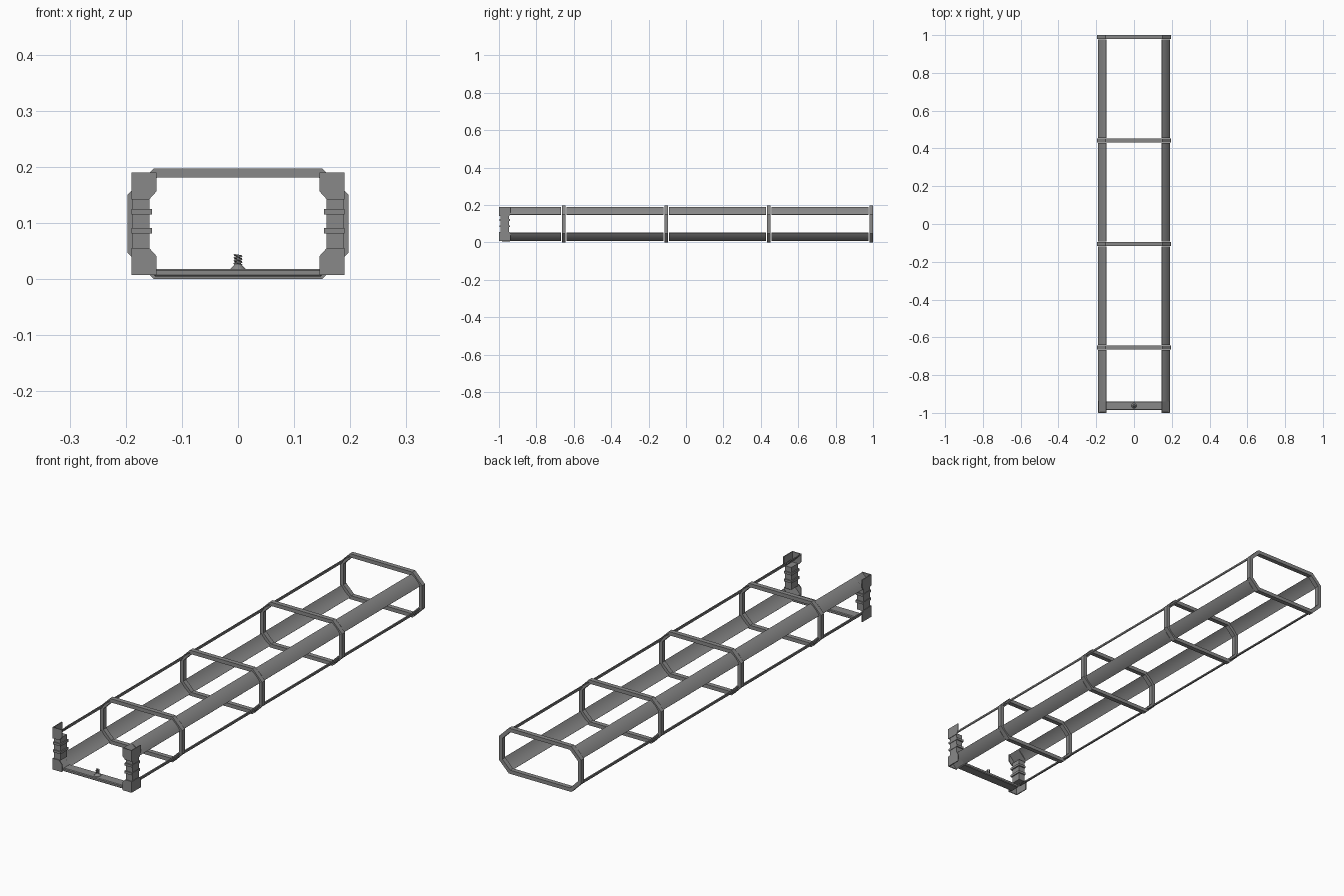
import bpy, bmesh, math
from mathutils import Vector

if "Cube" in bpy.data.objects:
    bpy.data.objects.remove(bpy.data.objects["Cube"])

ZC = 0.0985  # mid height of the frame
DARK = bpy.data.materials.new("dark_grey")
DARK.diffuse_color = (0.25, 0.25, 0.25, 1)
DARK.use_nodes = True
DARK.node_tree.nodes["Principled BSDF"].inputs["Base Color"].default_value = DARK.diffuse_color


def make(name, verts, faces, bevel=0, smooth=False):
    me = bpy.data.meshes.new(name)
    me.from_pydata(verts, [], faces)
    me.materials.append(DARK)
    bm = bmesh.new()
    bm.from_mesh(me)
    bmesh.ops.recalc_face_normals(bm, faces=bm.faces)
    bm.to_mesh(me)
    bm.free()
    ob = bpy.data.objects.new(name, me)
    bpy.context.collection.objects.link(ob)
    if bevel:
        m = ob.modifiers.new("bevel", 'BEVEL')
        m.width = bevel
        m.segments = 1
    if smooth:
        bpy.ops.object.select_all(action='DESELECT')
        ob.select_set(True)
        bpy.context.view_layer.objects.active = ob
        bpy.ops.object.shade_smooth_by_angle()
    return ob


def prism(name, pts, axis, a, b, **kw):
    """Extrude a 2D outline along 'x' (pts = y,z) or 'y' (pts = x,z)."""
    def put(p, t):
        return (t, p[0], p[1]) if axis == 'x' else (p[0], t, p[1])
    n = len(pts)
    verts = [put(p, a) for p in pts] + [put(p, b) for p in pts]
    faces = [tuple(range(n)), tuple(range(n, 2 * n))]
    faces += [(i, (i + 1) % n, n + (i + 1) % n, n + i) for i in range(n)]
    return make(name, verts, faces, **kw)


def box(name, x0, x1, y0, y1, z0, z1, **kw):
    return prism(name, [(x0, z0), (x1, z0), (x1, z1), (x0, z1)], 'y', y0, y1, **kw)


def octagon(inset):
    w, h = 0.197 - inset, 0.0985 - inset
    c = 0.047 - inset * (2 - math.sqrt(2))
    q = [(w, h - c), (w - c, h), (-w + c, h), (-w, h - c),
         (-w, -h + c), (-w + c, -h), (w - c, -h), (w, -h + c)]
    return [(x, z + ZC) for x, z in q]


# Octagonal ring frames
rings = [0.99, 0.442, -0.106, -0.654]
for k, y in enumerate(rings):
    o, i = octagon(0), octagon(0.016)
    loops = [(o, y - 0.01), (o, y + 0.01), (i, y + 0.01), (i, y - 0.01)]
    verts = [(x, yy, z) for lp, yy in loops for x, z in lp]
    faces = [(a * 8 + j, a * 8 + (j + 1) % 8, (a + 1) % 4 * 8 + (j + 1) % 8, (a + 1) % 4 * 8 + j)
             for a in range(4) for j in range(8)]
    make(f"ring_frame_{k + 1}", verts, faces)


def corner_strip(name, sx, sz, y0, y1, bow=0.004, t=0.004):
    """Thin, slightly bowed plate lying diagonally across a corner."""
    a, b = Vector((0.148, 0.0915)), Vector((0.190, 0.0495))
    n = Vector((1, 1)).normalized()
    outer, inner = [], []
    for k in range(7):
        u = k / 6
        p = a.lerp(b, u) + n * (bow * 4 * u * (1 - u))
        outer.append(p)
        inner.append(p - n * t)
    pts = [(sx * p.x, ZC + sz * p.y) for p in outer + inner[::-1]]
    prism(name, pts, 'y', y0, y1, smooth=True)


stops = [-0.94] + [v for y in sorted(rings) for v in (y - 0.014, y + 0.014)][:-1]
for sx, side in ((-1, "left"), (1, "right")):
    for sz, lvl in ((-1, "lower"), (1, "upper")):
        # Long corner strips, split at the rings
        for k in range(4):
            corner_strip(f"{lvl}_{side}_strip_{k + 1}", sx, sz, stops[2 * k], stops[2 * k + 1])
        # Corner bracket: diagonal plate, front plate, outer plate
        tag = f"{lvl}_{side}_bracket"
        corner_strip(tag + "_diagonal", sx, sz, -1.0, -0.937, bow=0.0)
        fp = [(0.19, 0.0915), (0.145, 0.0915), (0.145, 0.058), (0.158, 0.0435), (0.19, 0.0435)]
        prism(tag + "_front", [(sx * x, ZC + sz * z) for x, z in fp], 'y', -1.0, -0.996)
        sp = [(-1, 0.0915), (-0.937, 0.0915), (-0.937, 0.058), (-0.945, 0.0435), (-1, 0.0435)]
        prism(tag + "_side", [(y, ZC + sz * z) for y, z in sp], 'x', sx * 0.186, sx * 0.19)

    # Upright post with two raised bands
    box(f"{side}_post", sx * 0.158, sx * 0.188, -0.992, -0.947, 0.05, 0.147)
    for k, z in enumerate((0.081, 0.115)):
        box(f"{side}_post_band_{k + 1}", sx * 0.153, sx * 0.19, -0.997, -0.942, z, z + 0.01)

# Front cross beam between the posts
box("front_beam", -0.15, 0.15, -0.985, -0.94, 0.004, 0.018, bevel=0.003)

# Spring and its base
bpy.ops.mesh.primitive_cone_add(vertices=16, radius1=0.015, radius2=0.005, depth=0.01,
                                location=(0, -0.962, 0.022))
bpy.context.object.name = "spring_base"
bpy.context.object.data.materials.append(DARK)
cu = bpy.data.curves.new("spring", 'CURVE')
cu.dimensions = '3D'
cu.bevel_depth = 0.0018
cu.bevel_resolution = 2
cu.use_fill_caps = True
cu.materials.append(DARK)
s = cu.splines.new('POLY')
N = 64
s.points.add(N)
for k in range(N + 1):
    a = 2 * math.pi * 3.5 * k / N
    s.points[k].co = (0.006 * math.cos(a), -0.962 + 0.006 * math.sin(a), 0.025 + 0.018 * k / N, 1)
bpy.context.collection.objects.link(bpy.data.objects.new("spring", cu))
